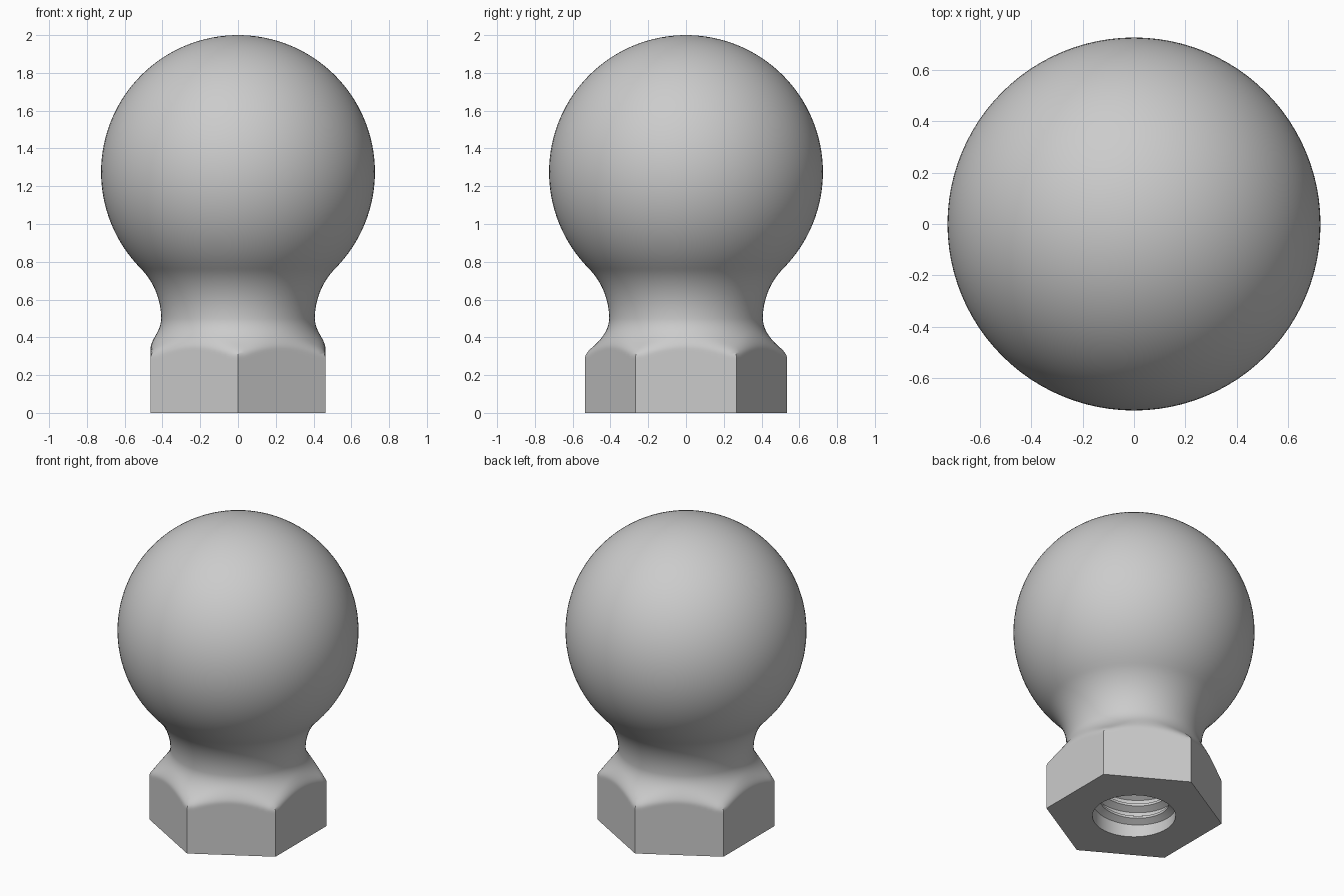
import bpy
import bmesh
from math import sin, cos, pi, sqrt, radians, atan2

SEG = 96                              # divisions around the axis
BALL_R, BALL_Z = 0.725, 1.275
NECK_R, NECK_Z, FILLET = 0.407, 0.50, 0.378
HEX_APOTHEM, BORE_R, BORE_TOP = 0.463, 0.25, 0.75

old = bpy.data.objects.get("Cube")
if old:
    bpy.data.objects.remove(old)

steel = bpy.data.materials.new("grey_metal")
steel.use_nodes = True
GREY = (0.6, 0.6, 0.6, 1)
steel.diffuse_color = GREY
steel.node_tree.nodes["Principled BSDF"].inputs["Base Color"].default_value = GREY


def hex_radius(a):
    """Radius of the hexagon at angle a, with corners on the y axis."""
    return HEX_APOTHEM / cos((a + pi / 6) % (pi / 3) - pi / 6)


def soft_min(a, b, k=0.04):
    h = max(k - abs(a - b), 0) / k
    return min(a, b) - h * h * k / 4


def finish(bm, name, angle):
    bmesh.ops.recalc_face_normals(bm, faces=bm.faces)
    mesh = bpy.data.meshes.new(name)
    bm.to_mesh(mesh)
    bm.free()
    mesh.materials.append(steel)
    obj = bpy.data.objects.new(name, mesh)
    bpy.context.collection.objects.link(obj)
    bpy.ops.object.select_all(action='DESELECT')
    obj.select_set(True)
    bpy.context.view_layer.objects.active = obj
    bpy.ops.object.shade_smooth_by_angle(angle=radians(angle))
    return obj


def bridge(bm, a, b, closed=True):
    n = len(a)
    for i in range(n if closed else n - 1):
        j = (i + 1) % n
        bm.faces.new((a[i], a[j], b[j], b[i]))


# Profile rows (radius, height, hex cut), from the bore floor round to the crown
rows = [(BORE_R, BORE_TOP, False), (BORE_R, 0, False), (1, 0, True)]

# Flare from the hexagon up to the neck
FLARE = 0.24
for i in range(25):
    t = 1 - i / 24
    rows.append((NECK_R + 0.22 * t * t, NECK_Z - FLARE * t, True))

# Concave neck arc, tangent to the ball
arc_x = NECK_R + FILLET
tangent = atan2(BALL_Z - NECK_Z, arc_x)
for i in range(1, 17):
    a = tangent * i / 16
    rows.append((arc_x - FILLET * cos(a), NECK_Z + FILLET * sin(a), False))

# Ball
for i in range(1, 48):
    a = -tangent + (pi / 2 + tangent) * i / 48
    rows.append((BALL_R * cos(a), BALL_Z + BALL_R * sin(a), False))

bm = bmesh.new()
rings = []
for r, z, cut in rows:
    ring = []
    for s in range(SEG):
        a = 2 * pi * s / SEG
        # the hexagon's corners lie at 30 degrees plus multiples of 60
        rad = soft_min(r, hex_radius(a)) if cut else r
        ring.append(bm.verts.new((rad * cos(a), rad * sin(a), z)))
    rings.append(ring)
for lower, upper in zip(rings, rings[1:]):
    bridge(bm, lower, upper)
bm.faces.new(rings[0])
crown = bm.verts.new((0, 0, BALL_Z + BALL_R))
for s in range(SEG):
    bm.faces.new((rings[-1][s], rings[-1][(s + 1) % SEG], crown))
finish(bm, "ball_knob", 30)

# Helical thread inside the bore, fading in and out at its ends
PITCH, TURNS, STEPS = 0.085, 7, 64
bm = bmesh.new()
sections = []
for i in range(TURNS * STEPS + 1):
    turn = i / STEPS
    a = 2 * pi * turn
    fade = min(1, turn * 4 + 0.05, (TURNS - turn) * 4 + 0.05)
    section = []
    for depth, dz in ((-0.004, -0.034), (0.04, -0.008), (0.04, 0.008), (-0.004, 0.034)):
        r = BORE_R - depth * fade
        section.append(bm.verts.new((r * cos(a), r * sin(a), 0.06 + PITCH * turn + dz * fade)))
    sections.append(section)
for a, b in zip(sections, sections[1:]):
    bridge(bm, a, b)
bm.faces.new(sections[0])
bm.faces.new(sections[-1])
finish(bm, "internal_thread", 30)
